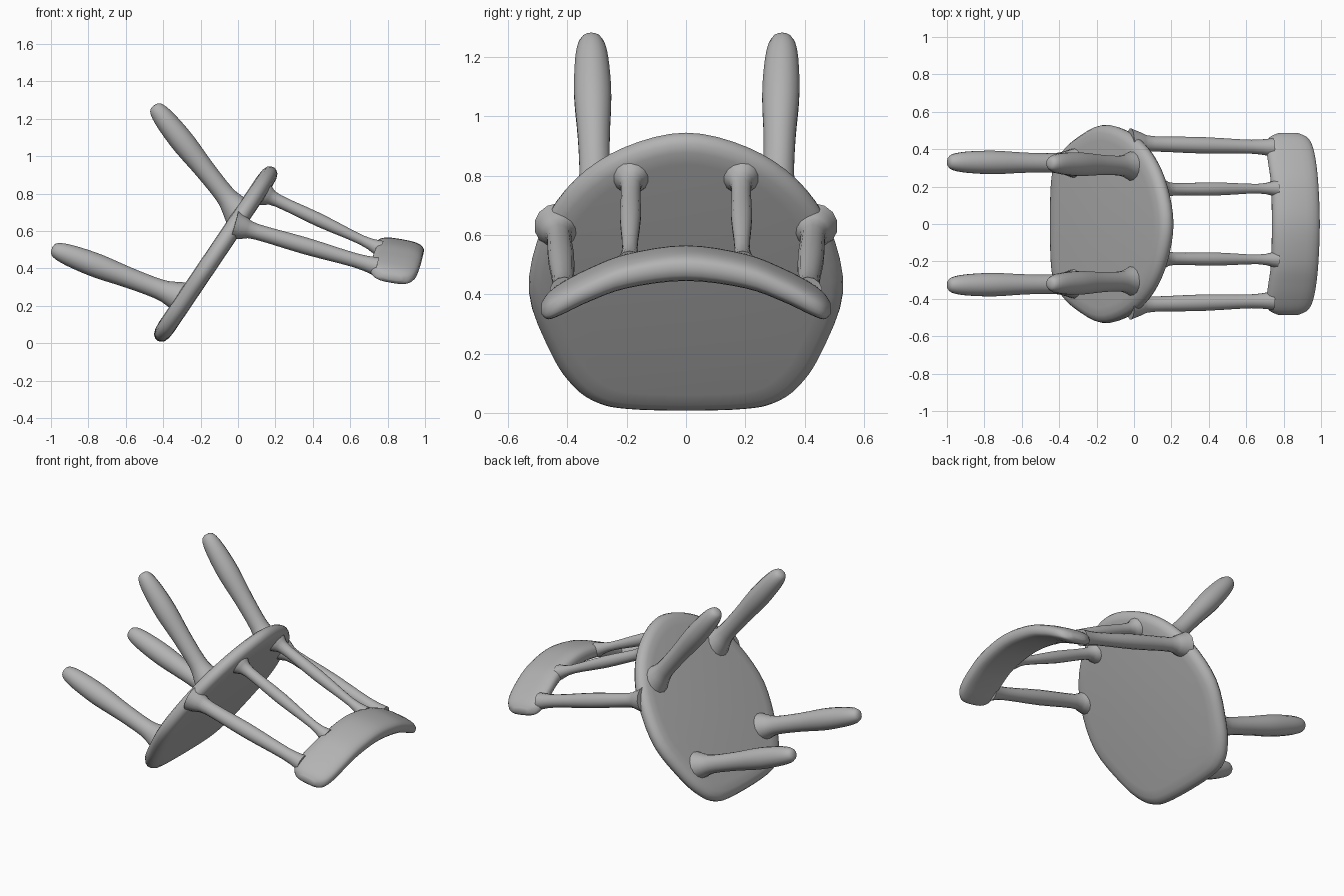
import bpy, bmesh, math
from mathutils import Vector

if "Cube" in bpy.data.objects:
    bpy.data.objects.remove(bpy.data.objects["Cube"])

grey = bpy.data.materials.new("plain grey")
grey.diffuse_color = (0.45, 0.45, 0.45, 1)
grey.use_nodes = True
grey.node_tree.nodes["Principled BSDF"].inputs["Base Color"].default_value = grey.diffuse_color


def loft(name, rings):
    """Skin a list of equal-length closed rings and cap both ends."""
    bm = bmesh.new()
    rows = [[bm.verts.new(p) for p in ring] for ring in rings]
    n = len(rows[0])
    for a, b in zip(rows, rows[1:]):
        for i in range(n):
            j = (i + 1) % n
            bm.faces.new((a[i], a[j], b[j], b[i]))
    bm.faces.new(rows[0][::-1])
    bm.faces.new(rows[-1])
    bmesh.ops.recalc_face_normals(bm, faces=bm.faces)
    mesh = bpy.data.meshes.new(name)
    bm.to_mesh(mesh)
    bm.free()
    mesh.materials.append(grey)
    obj = bpy.data.objects.new(name, mesh)
    bpy.context.collection.objects.link(obj)
    bpy.ops.object.select_all(action='DESELECT')
    obj.select_set(True)
    bpy.context.view_layer.objects.active = obj
    bpy.ops.object.shade_smooth_by_angle(angle=math.radians(50))
    return obj


def catmull(pts, steps, closed):
    """Smooth curve through points of any dimension."""
    n, out = len(pts), []
    for i in range(n if closed else n - 1):
        k = [(i + o) % n if closed else min(max(i + o, 0), n - 1) for o in (-1, 0, 1, 2)]
        a, b, c, d = (pts[q] for q in k)
        for s in range(steps):
            t = s / steps
            out.append([0.5 * (2 * q + (r - p) * t + (2 * p - 5 * q + 4 * r - w) * t * t
                               + (3 * q - p - 3 * r + w) * t ** 3)
                        for p, q, r, w in zip(a, b, c, d)])
    if not closed:
        out.append(list(pts[-1]))
    return out


def turned(name, p0, p1, profile, sides=14):
    """Turned rod from p0 to p1; profile holds (fraction, radius)."""
    p0, p1 = Vector(p0), Vector(p1)
    axis = p1 - p0
    side = axis.cross(Vector((0, 1, 0))).normalized()
    up = axis.cross(side).normalized()
    rings = []
    for t, r in catmull(profile, 3, False):
        rings.append([p0 + axis * t + (side * math.cos(a) + up * math.sin(a)) * r
                      for a in (math.tau * i / sides for i in range(sides))])
    return loft(name, rings)


# Seat: rounded slab tipped onto its front edge
centre = Vector((-0.12, 0, 0.475))
along = Vector((0.56, 0, 0.83)).normalized()
normal = Vector((0.83, 0, -0.56)).normalized()
half = [(-0.55, 0.2), (-0.525, 0.3), (-0.46, 0.38), (-0.33, 0.455), (-0.08, 0.53),
        (0.18, 0.485), (0.37, 0.375), (0.5, 0.21)]
outline = [(-0.557, 0)] + half + [(0.56, 0)] + [(u, -y) for u, y in half[::-1]]
outline = catmull(outline, 4, True)
rim = [(0.84, -0.048), (0.92, -0.044), (0.97, -0.033), (0.993, -0.016), (1, 0),
       (0.993, 0.016), (0.97, 0.033), (0.92, 0.044), (0.84, 0.048)]
loft("seat", [[centre + along * u * s + Vector((0, y * s, 0)) + normal * h
               for u, y in outline] for s, h in rim])

# Legs: flared at the seat, swelling towards a rounded foot
leg = [(0, 0.095), (0.1, 0.07), (0.2, 0.054), (0.42, 0.055), (0.65, 0.064),
       (0.82, 0.06), (0.93, 0.05), (0.985, 0.034), (1, 0.012)]
for tag, y in (("left", -0.32), ("right", 0.325)):
    turned("front_leg_" + tag, (-0.28, y, 0.235), (-0.995, y * 1.02, 0.505), leg)
    turned("rear_leg_" + tag, (0.02, y * 0.95, 0.68), (-0.45, y, 1.27), leg)

# Back spindles: slim rods flaring at both ends
outer = [(0, 0.08), (0.07, 0.06), (0.16, 0.042), (0.5, 0.045), (0.85, 0.038), (1, 0.05)]
inner = [(0, 0.08), (0.07, 0.056), (0.16, 0.034), (0.5, 0.036), (0.85, 0.026), (1, 0.045)]
for tag, s in (("left", -1), ("right", 1)):
    turned("outer_spindle_" + tag, (-0.02, 0.432 * s, 0.63), (0.74, 0.41 * s, 0.41), outer)
    turned("inner_spindle_" + tag, (0.11, 0.185 * s, 0.81), (0.76, 0.19 * s, 0.505), inner)

# Crest rail: bowed panel; rows hold y, x, z, half height, half thickness
rows = [(0, 0.865, 0.505, 0.13, 0.052), (0.2, 0.86, 0.478, 0.128, 0.05),
        (0.33, 0.845, 0.43, 0.13, 0.048), (0.42, 0.83, 0.385, 0.125, 0.046),
        (0.465, 0.825, 0.36, 0.1, 0.038), (0.487, 0.825, 0.352, 0.05, 0.016)]
rows = [(-r[0],) + r[1:] for r in rows[:0:-1]] + rows
tall = Vector((0.985, 0, -0.17))
thick = Vector((0.17, 0, 0.985))


def power(v):
    return math.copysign(abs(v) ** 0.7, v)


rings = []
for y, x, z, h, w in catmull(rows, 4, False):
    rings.append([Vector((x, y, z)) + tall * h * power(math.cos(a)) + thick * w * power(math.sin(a))
                  for a in (math.tau * i / 24 for i in range(24))])
loft("crest_rail", rings)
